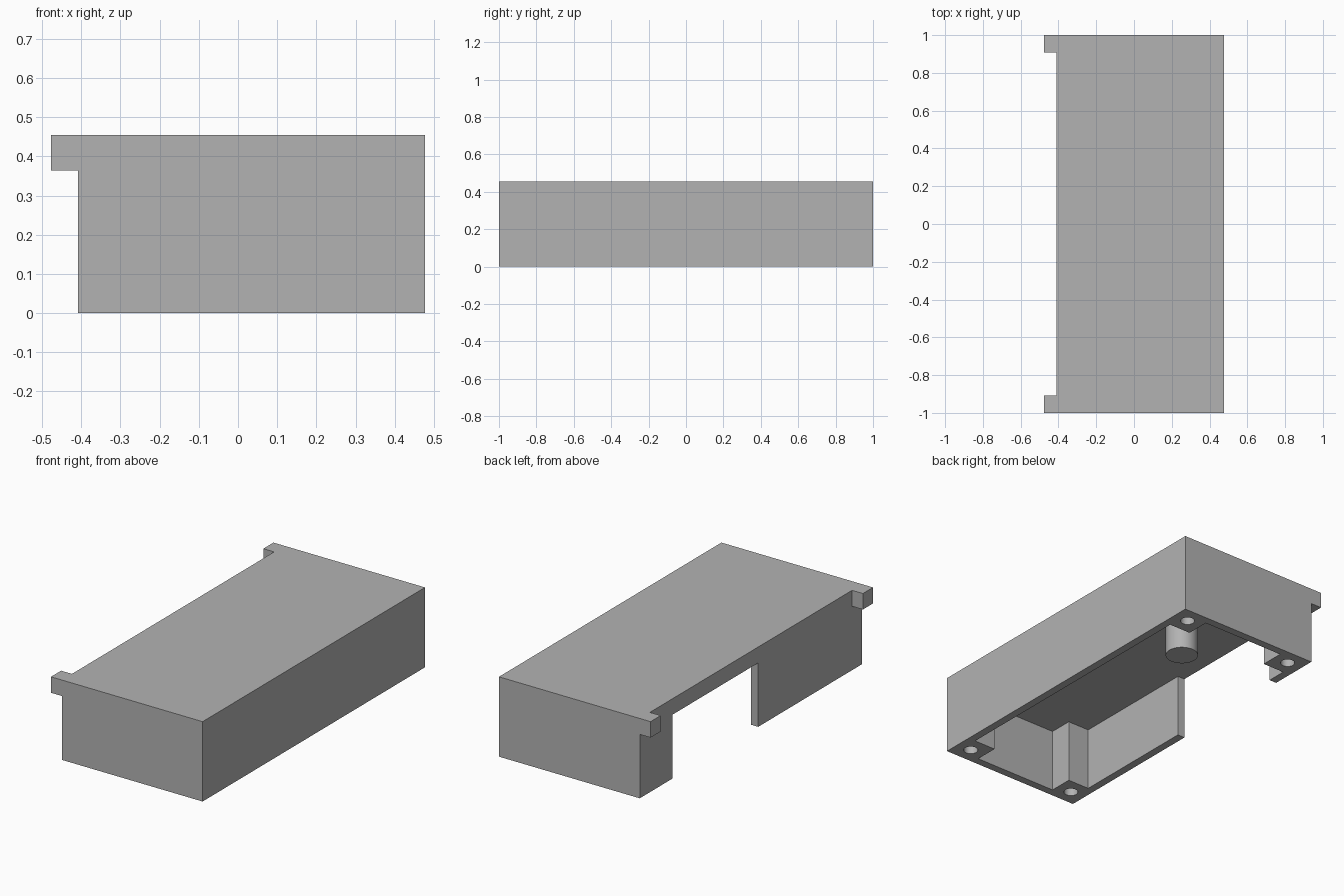
import bpy

cube = bpy.data.objects.get("Cube")
if cube:
    bpy.data.objects.remove(cube, do_unlink=True)

U = 1 / 22                      # one wall thickness
X0, X1 = -9 * U, 10.5 * U       # body sides
TAB = -10.5 * U                 # outer face of the tabs
TOP, CEIL = 10 * U, 8 * U       # lid top and inner ceiling
POST = 4 * U                    # screw post width

gray = bpy.data.materials.new("plain gray")
gray.use_nodes = True
color = (0.45, 0.45, 0.45, 1)
gray.diffuse_color = color
gray.node_tree.nodes["Principled BSDF"].inputs["Base Color"].default_value = color


def box(name, x, y, z):
    bpy.ops.mesh.primitive_cube_add(size=1)
    ob = bpy.context.object
    ob.name = name
    for v in ob.data.vertices:
        v.co = [r[0] if c < 0 else r[1] for c, r in zip(v.co, (x, y, z))]
    return ob


def rod(name, x, y, z, radius):
    bpy.ops.mesh.primitive_cylinder_add(
        vertices=48, radius=radius, depth=z[1] - z[0],
        location=(x, y, (z[0] + z[1]) / 2))
    bpy.context.object.name = name
    return bpy.context.object


def combine(target, tool, operation="DIFFERENCE"):
    mod = target.modifiers.new(tool.name, "BOOLEAN")
    mod.operation = operation
    mod.solver = "EXACT"
    mod.object = tool
    bpy.context.view_layer.objects.active = target
    bpy.ops.object.modifier_apply(modifier=mod.name)
    bpy.data.objects.remove(tool, do_unlink=True)


# Solid block, including the tab overhang
cover = box("cover", (TAB, X1), (-1, 1), (0, TOP))

# Clear the space below and between the two corner tabs
combine(cover, box("below_tabs", (-1, X0), (-2, 2), (-1, CEIL)))
combine(cover, box("between_tabs", (-1, X0), (-1 + 2 * U, 1 - 2 * U), (-1, 1)))

# Cross-shaped hollow that leaves walls and four corner posts
combine(cover, box("long_hollow", (X0 + POST, X1 - POST),
                   (-1 + U, 1 - U), (-1, CEIL)))
combine(cover, box("wide_hollow", (X0 + U, X1 - U),
                   (-1 + POST, 1 - POST), (-1, CEIL)))

# Opening in the side wall
combine(cover, box("side_opening", (-1, X0 + 2 * U), (-0.065, 0.705), (-1, CEIL)))

# Screw holes in the corner posts
for x in (X0 + POST / 2, X1 - POST / 2):
    for y in (-1 + POST / 2, 1 - POST / 2):
        combine(cover, rod("screw_hole", x, y, (-0.1, 7 * U), 0.038))

# Round peg hanging from the ceiling
combine(cover, rod("peg", 0.02, 0.425, (3 * U, 9 * U), 0.087), "UNION")

cover.data.materials.clear()
cover.data.materials.append(gray)
for p in cover.data.polygons:
    p.material_index = 0
bpy.ops.object.select_all(action="DESELECT")
cover.select_set(True)
bpy.context.view_layer.objects.active = cover
bpy.ops.object.shade_smooth_by_angle()
